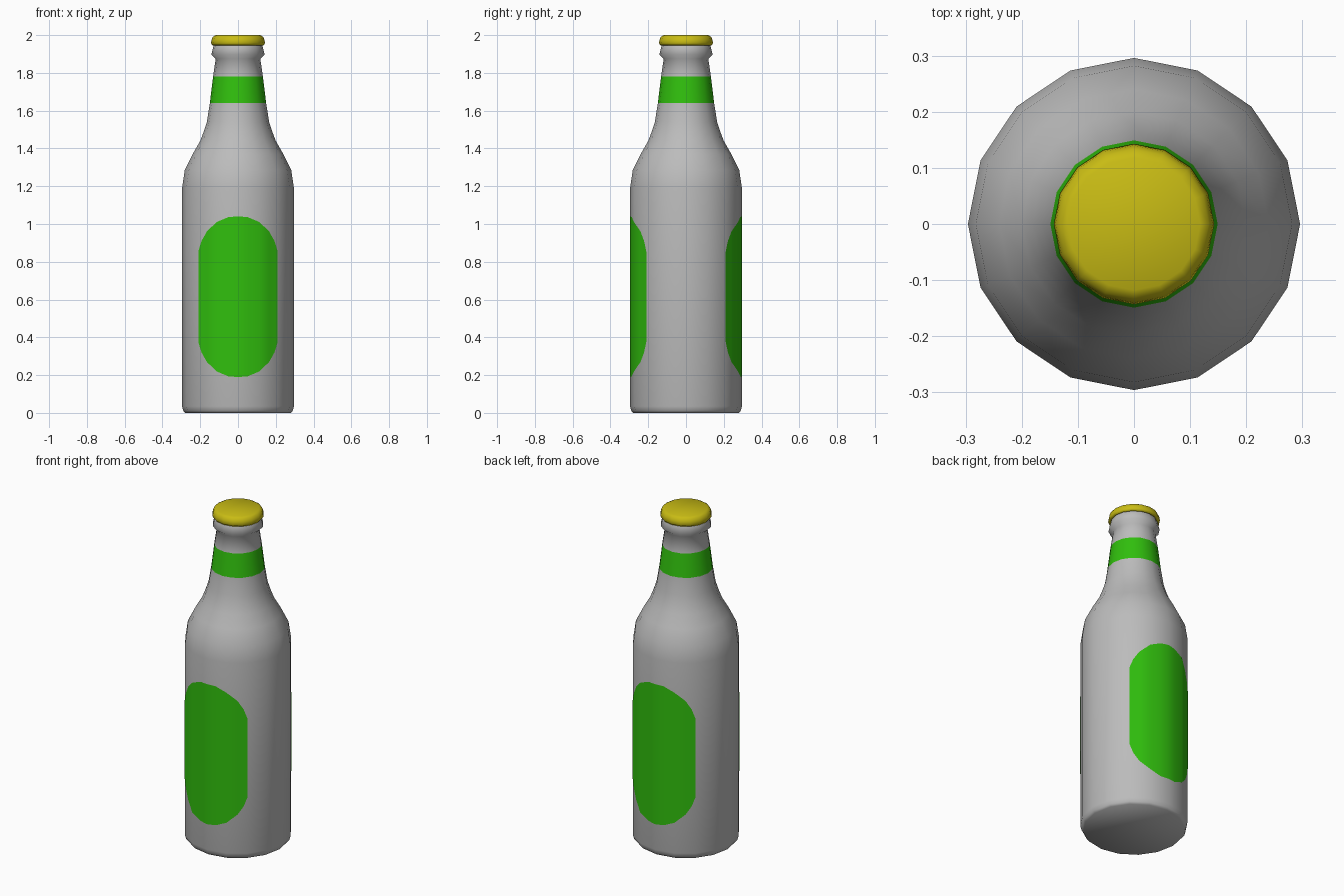
import bpy, bmesh, math

if "Cube" in bpy.data.objects:
    bpy.data.objects.remove(bpy.data.objects["Cube"])

SIDES = 16
R = 0.296


def material(name, rgb):
    m = bpy.data.materials.new(name)
    m.diffuse_color = (*rgb, 1)
    m.use_nodes = True
    m.node_tree.nodes["Principled BSDF"].inputs["Base Color"].default_value = m.diffuse_color
    return m


def finish(name, bm, mats=()):
    bmesh.ops.recalc_face_normals(bm, faces=bm.faces)
    for f in bm.faces:
        f.smooth = True
    me = bpy.data.meshes.new(name)
    bm.to_mesh(me)
    bm.free()
    for m in mats:
        me.materials.append(m)
    ob = bpy.data.objects.new(name, me)
    bpy.context.collection.objects.link(ob)
    return ob


def lathe(name, profile, mats=(), band=None):
    """Spin (radius, z) points; faces inside the z band get the second material."""
    bm = bmesh.new()
    rings = [[bm.verts.new((r * math.cos(2 * math.pi * i / SIDES),
                            r * math.sin(2 * math.pi * i / SIDES), z))
              for i in range(SIDES)] for r, z in profile]
    for a, b in zip(rings, rings[1:]):
        for i in range(SIDES):
            j = (i + 1) % SIDES
            f = bm.faces.new((a[i], a[j], b[j], b[i]))
            if band and band[0] < f.calc_center_median().z < band[1]:
                f.material_index = 1
    bm.faces.new(rings[0])
    bm.faces.new(rings[-1])
    return finish(name, bm, mats)


green = material("label_green", (0.03, 0.52, 0.004))
yellow = material("cap_yellow", (0.58, 0.50, 0.007))
grey = material("glass_grey", (0.5, 0.5, 0.5))

# Glass bottle with coloured neck band
lathe("bottle", [
    (0.28, 0), (0.29, 0.012), (R, 0.035), (R, 1.19), (0.282, 1.285), (0.24, 1.37),
    (0.2, 1.44), (0.181, 1.49), (0.165, 1.54), (0.149, 1.64), (0.132, 1.78),
    (0.118, 1.875), (0.141, 1.897), (0.129, 1.945), (0.12, 1.96)],
    [grey, green], (1.64, 1.78))

# Crown cap
lathe("cap", [(0.12, 1.955), (0.135, 1.945), (0.143, 1.957), (0.14, 1.975),
              (0.133, 1.991), (0.118, 2.0)], [yellow])


# Body labels: rounded patches that follow the flat sides of the bottle
def body_label(name, side):
    corners = [((R + 0.0015) * math.sin(2 * math.pi * k / SIDES),
                (R + 0.0015) * math.cos(2 * math.pi * k / SIDES)) for k in range(3)]

    def depth(x):
        p, q = corners[:2] if x <= corners[1][0] else corners[1:]
        return p[1] + (q[1] - p[1]) * (x - p[0]) / (q[0] - p[0])

    half = [(0, 0.425), (0.05, 0.422), (corners[1][0], 0.395), (0.165, 0.345),
            (0.193, 0.295), (corners[2][0], 0.24)]
    outline = [(-x, h) for x, h in half[:0:-1]] + half
    bm = bmesh.new()
    cols = [[bm.verts.new((x, side * depth(abs(x)), 0.615 + s * h)) for s in (-1, 1)]
            for x, h in outline]
    for a, b in zip(cols, cols[1:]):
        f = bm.faces.new((a[0], b[0], b[1], a[1]))
        f.normal_update()
        if f.normal.y * side < 0:
            f.normal_flip()
    return finish(name, bm, [green])


for name, side in (("front_label", -1), ("back_label", 1)):
    ob = body_label(name, side)
    # keep the patch facing outwards
    if ob.data.polygons[0].normal.y * side < 0:
        ob.data.flip_normals()
